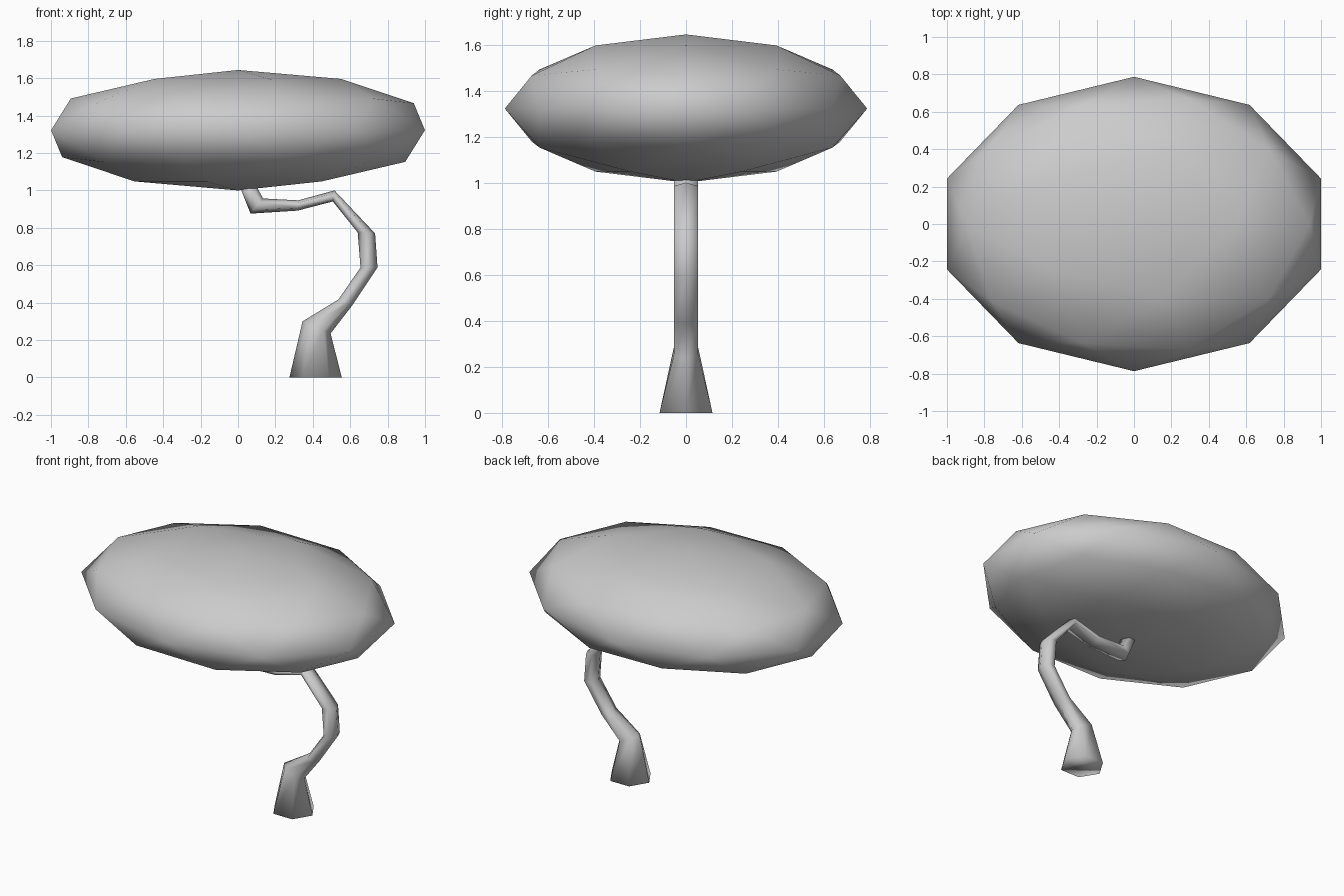
import bpy, bmesh, math
from mathutils import Vector

if "Cube" in bpy.data.objects:
    bpy.data.objects.remove(bpy.data.objects["Cube"])

# canopy: squashed low-poly icosphere
bpy.ops.mesh.primitive_ico_sphere_add(subdivisions=2, radius=1, location=(0, 0, 1.322))
canopy = bpy.context.object
canopy.name = "canopy"
canopy.scale = (1.051, 0.787, 0.322)
bpy.ops.object.transform_apply(location=False, rotation=False, scale=True)
bpy.ops.object.shade_smooth()

# trunk: six-sided rings, each (outer x, z, inner x, z, half depth in y)
rings = [
    (0.555, 0.0, 0.275, 0.0, 0.115),
    (0.495, 0.235, 0.345, 0.30, 0.053),
    (0.612, 0.387, 0.537, 0.417, 0.053),
    (0.746, 0.588, 0.655, 0.588, 0.053),
    (0.733, 0.77, 0.64, 0.775, 0.053),
    (0.516, 1.0, 0.507, 0.941, 0.053),
    (0.322, 0.947, 0.318, 0.892, 0.053),
    (0.134, 0.957, 0.067, 0.876, 0.053),
    (0.095, 1.03, 0.006, 1.03, 0.053),
]
bm = bmesh.new()
loops = []
for xa, za, xb, zb, depth in rings:
    a, b = Vector((xa, 0, za)), Vector((xb, 0, zb))
    mid, half = (a + b) / 2, (a - b) / 2
    loop = []
    for i in range(6):
        t = math.tau * i / 6
        y = depth * math.sin(t) / math.sin(math.pi / 3)
        loop.append(bm.verts.new(mid + half * math.cos(t) + Vector((0, y, 0))))
    loops.append(loop)
for lo, hi in zip(loops, loops[1:]):
    for i in range(6):
        j = (i + 1) % 6
        bm.faces.new((lo[i], lo[j], hi[j], hi[i]))
bm.faces.new(loops[0][::-1])
bm.faces.new(loops[-1])
bmesh.ops.recalc_face_normals(bm, faces=bm.faces)
for f in bm.faces:
    f.smooth = True
mesh = bpy.data.meshes.new("trunk")
bm.to_mesh(mesh)
bm.free()
bpy.context.collection.objects.link(bpy.data.objects.new("trunk", mesh))
